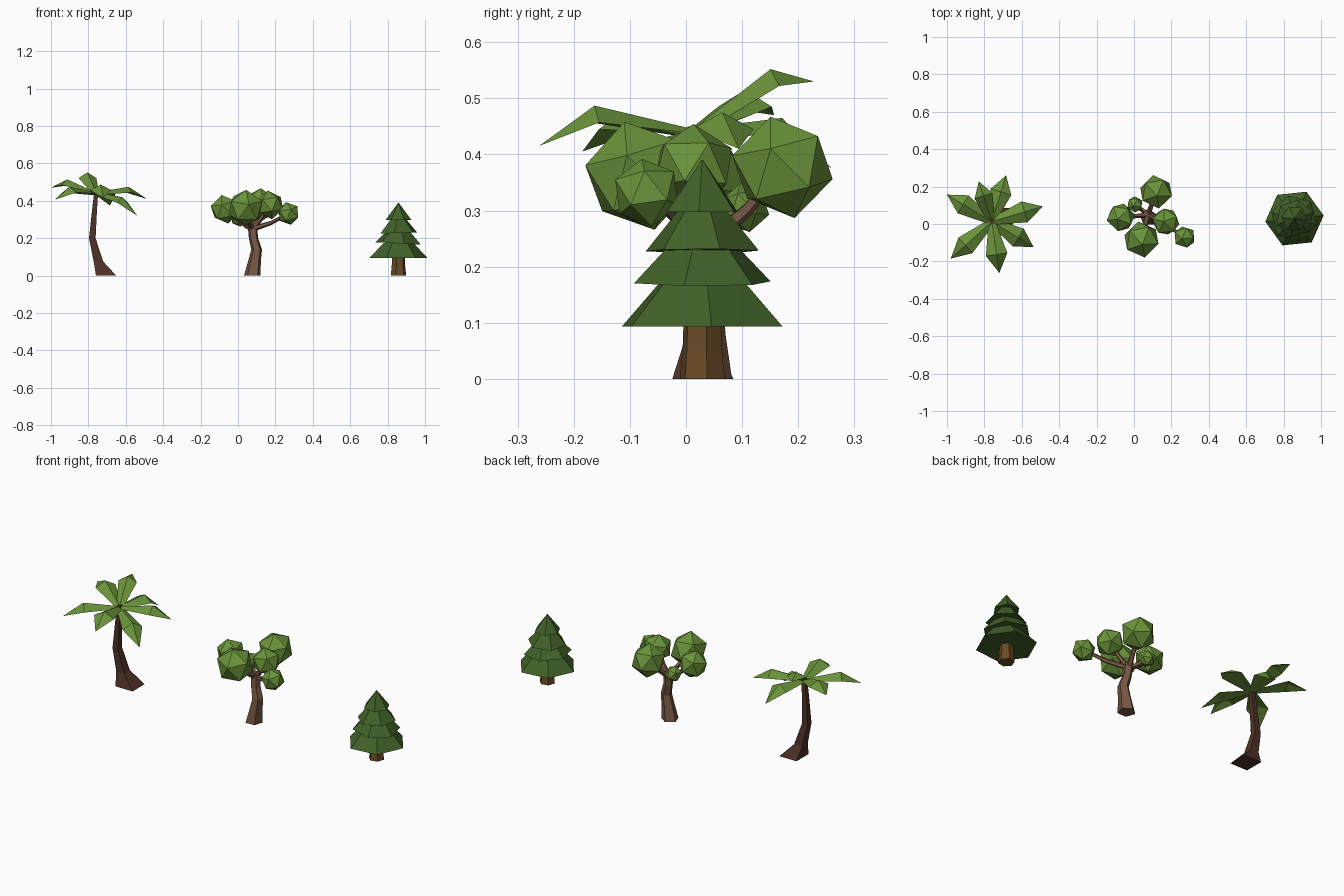
import bpy, bmesh, math, random
from mathutils import Vector, Matrix, Euler

if "Cube" in bpy.data.objects:
    bpy.data.objects.remove(bpy.data.objects["Cube"])

random.seed(4)


def material(name, r, g, b):
    def lin(c):
        c /= 255
        return c / 12.92 if c <= 0.04045 else ((c + 0.055) / 1.055) ** 2.4
    m = bpy.data.materials.new(name)
    m.diffuse_color = (lin(r), lin(g), lin(b), 1)
    m.use_nodes = True
    m.node_tree.nodes["Principled BSDF"].inputs["Base Color"].default_value = m.diffuse_color
    return m


LEAF = material("leaf green", 106, 147, 58)
PINE = material("pine green", 65, 97, 40)
PALM_BARK = material("dark red brown bark", 77, 49, 39)
BARK = material("pale brown bark", 118, 87, 67)
PINE_BARK = material("golden brown bark", 106, 74, 38)


def finish(name, bm, mat):
    bmesh.ops.recalc_face_normals(bm, faces=bm.faces[:])
    me = bpy.data.meshes.new(name)
    bm.to_mesh(me)
    bm.free()
    me.materials.append(mat)
    ob = bpy.data.objects.new(name, me)
    bpy.context.collection.objects.link(ob)
    return ob


def tube(name, path, sides, mat, turn=0.0, flat=True):
    """Closed tube through (x, y, z, radius) stations; flat keeps rings level."""
    bm = bmesh.new()
    pts = [Vector(p[:3]) for p in path]
    axis = (pts[-1] - pts[0]).to_track_quat('Z', 'Y').to_matrix()
    rot = Matrix.Identity(3) if flat else axis
    rings = []
    for p, st in zip(pts, path):
        ring = []
        for i in range(sides):
            a = math.radians(turn) + 2 * math.pi * i / sides
            ring.append(bm.verts.new(p + rot @ Vector((math.cos(a), math.sin(a), 0)) * st[3]))
        rings.append(ring)
    for lo, hi in zip(rings, rings[1:]):
        for i in range(sides):
            j = (i + 1) % sides
            bm.faces.new((lo[i], lo[j], hi[j], hi[i]))
    bm.faces.new(rings[0][::-1])
    bm.faces.new(rings[-1])
    return finish(name, bm, mat)


# --- Palm: square leaning trunk and seven ridged fronds ---
tube("palm_trunk", [(-0.705, 0.03, 0, 0.077), (-0.746, 0.025, 0.075, 0.036),
                    (-0.779, 0.02, 0.2, 0.025), (-0.768, 0.015, 0.34, 0.019),
                    (-0.758, 0.013, 0.45, 0.015)], 4, PALM_BARK, 45)


def frond(name, root, tip, peak_z, half_width):
    bm = bmesh.new()
    root, tip = Vector(root), Vector(tip)
    out = Vector((tip.x - root.x, tip.y - root.y, 0))
    side = Vector((-out.y, out.x, 0)).normalized()
    peak = root + out * 0.64
    peak.z = peak_z
    sections = []
    for p, w, drop in ((root, 0.018, 0.008), (peak, half_width, 0.03)):
        down = Vector((0, 0, -drop))
        sections.append([bm.verts.new(v) for v in (
            p, p + side * w + down, p + Vector((0, 0, -0.016)), p - side * w + down)])
    end = bm.verts.new(tip)
    a, b = sections
    for i in range(4):
        j = (i + 1) % 4
        bm.faces.new((a[i], a[j], b[j], b[i]))
        bm.faces.new((b[i], b[j], end))
    bm.faces.new(a)
    finish(name, bm, LEAF)


fronds = [((-0.684, 0.26, 0.375), 0.465, 0.058), ((-0.83, 0.228, 0.53), 0.552, 0.05),
          ((-1.0, 0.157, 0.47), 0.515, 0.056), ((-0.98, -0.185, 0.405), 0.475, 0.056),
          ((-0.72, -0.262, 0.415), 0.487, 0.058), ((-0.538, -0.122, 0.32), 0.42, 0.056),
          ((-0.487, 0.094, 0.41), 0.475, 0.058)]
for n, (tip, peak, w) in enumerate(fronds):
    frond(f"palm_frond_{n + 1}", (-0.76, 0.013, 0.445), tip, peak, w)

# --- Round tree: bent trunk, branches and faceted leaf balls ---
tube("round_tree_trunk", [(0.077, 0.035, 0, 0.047), (0.088, 0.035, 0.075, 0.036),
                          (0.1, 0.035, 0.14, 0.03), (0.083, 0.043, 0.2, 0.026),
                          (0.077, 0.05, 0.272, 0.026)], 5, BARK, 20)
balls = [(0.118, 0.172, 0.377, 0.093), (0.04, -0.083, 0.362, 0.1), (-0.07, 0.035, 0.355, 0.079),
         (0.17, 0.013, 0.378, 0.077), (0.27, -0.07, 0.332, 0.062), (0.005, 0.105, 0.305, 0.045)]
fork = Vector((0.077, 0.05, 0.25))
for n, (x, y, z, r) in enumerate(balls):
    c = Vector((x, y, z))
    bm = bmesh.new()
    tilt = Euler((random.uniform(-.25, .25), random.uniform(-.25, .25), random.uniform(0, 6)))
    bmesh.ops.create_icosphere(bm, subdivisions=1, radius=r,
                               matrix=Matrix.Translation(c) @ tilt.to_matrix().to_4x4())
    finish(f"leaf_ball_{n + 1}", bm, LEAF)
    mid = fork.lerp(c, 0.5)
    mid.z -= 0.01
    tube(f"branch_{n + 1}", [(*fork, 0.016), (*mid, 0.012), (*c, 0.008)], 5, BARK, flat=False)

# --- Pine: six-sided trunk and four stacked skirts ---
PX, PY = 0.858, 0.029
tube("pine_trunk", [(PX, PY, 0, 0.042), (PX, PY, 0.05, 0.037), (PX, PY, 0.13, 0.034)],
     6, PINE_BARK, 12)
skirts = [(0.093, 0.175, 0.157, 0.08, 96, 0), (0.172, 0.24, 0.126, 0.06, 75, 3),
          (0.228, 0.31, 0.103, 0.036, 108, -2), (0.297, 0.39, 0.07, 0.001, 85, 0)]
for n, (z0, z1, r0, r1, turn, tilt) in enumerate(skirts):
    bm = bmesh.new()
    place = (Matrix.Translation((PX, PY, (z0 + z1) / 2)) @ Matrix.Rotation(math.radians(tilt), 4, 'Y')
             @ Matrix.Rotation(math.radians(turn), 4, 'Z'))
    bmesh.ops.create_cone(bm, cap_ends=True, segments=6, radius1=r0, radius2=r1,
                          depth=z1 - z0, matrix=place)
    # Blender cones start on an axis; turn sets the corner direction
    finish(f"pine_skirt_{n + 1}", bm, PINE)
